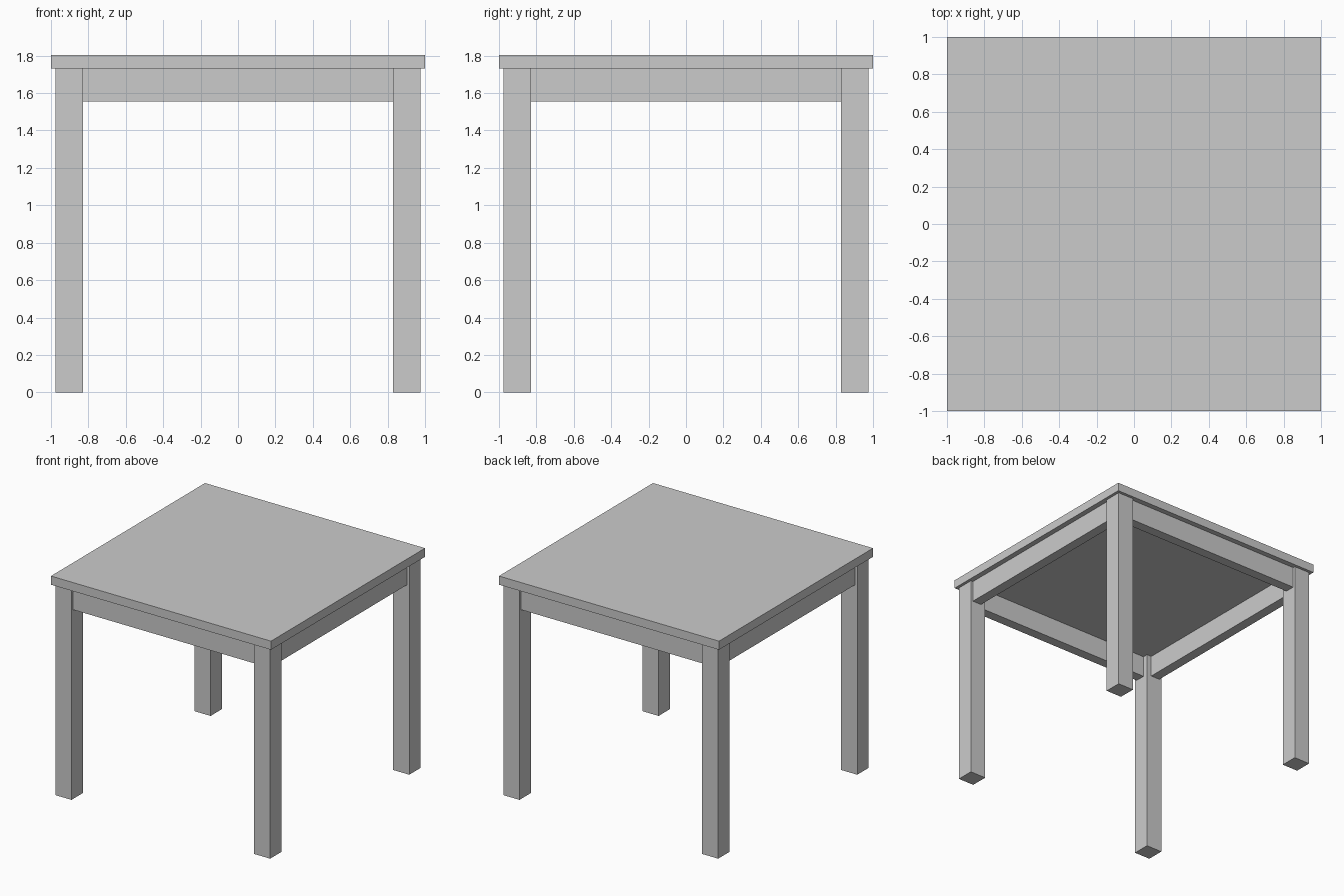
import bpy

if "Cube" in bpy.data.objects:
    bpy.data.objects.remove(bpy.data.objects["Cube"])


def box(name, x, y, z):
    """Box from (min, max) extents on each axis."""
    bpy.ops.mesh.primitive_cube_add(size=1, location=[(a + b) / 2 for a, b in (x, y, z)])
    ob = bpy.context.object
    ob.name = name
    ob.scale = [b - a for a, b in (x, y, z)]
    bpy.ops.object.transform_apply(location=True, rotation=False, scale=True)
    return ob


def span(side, inner, outer):
    return tuple(sorted((side * inner, side * outer)))


LEG_IN, LEG_OUT = 0.83, 0.976
APRON_IN, APRON_OUT = 0.873, 0.956
TOP_Z, UNDER_Z, APRON_Z = 1.803, 1.732, 1.555

# Square slab
box("table_top", (-1, 1), (-1, 1), (UNDER_Z, TOP_Z))

# Four square legs
for sx, xn in ((-1, "left"), (1, "right")):
    for sy, yn in ((-1, "front"), (1, "back")):
        box(f"{yn}_{xn}_leg", span(sx, LEG_IN, LEG_OUT), span(sy, LEG_IN, LEG_OUT), (0, UNDER_Z))

# Aprons between the legs, slightly recessed from the leg faces
for s, xn, yn in ((-1, "left", "front"), (1, "right", "back")):
    across, along = span(s, APRON_IN, APRON_OUT), (-LEG_IN, LEG_IN)
    box(f"{yn}_apron", along, across, (APRON_Z, UNDER_Z))
    box(f"{xn}_apron", across, along, (APRON_Z, UNDER_Z))
